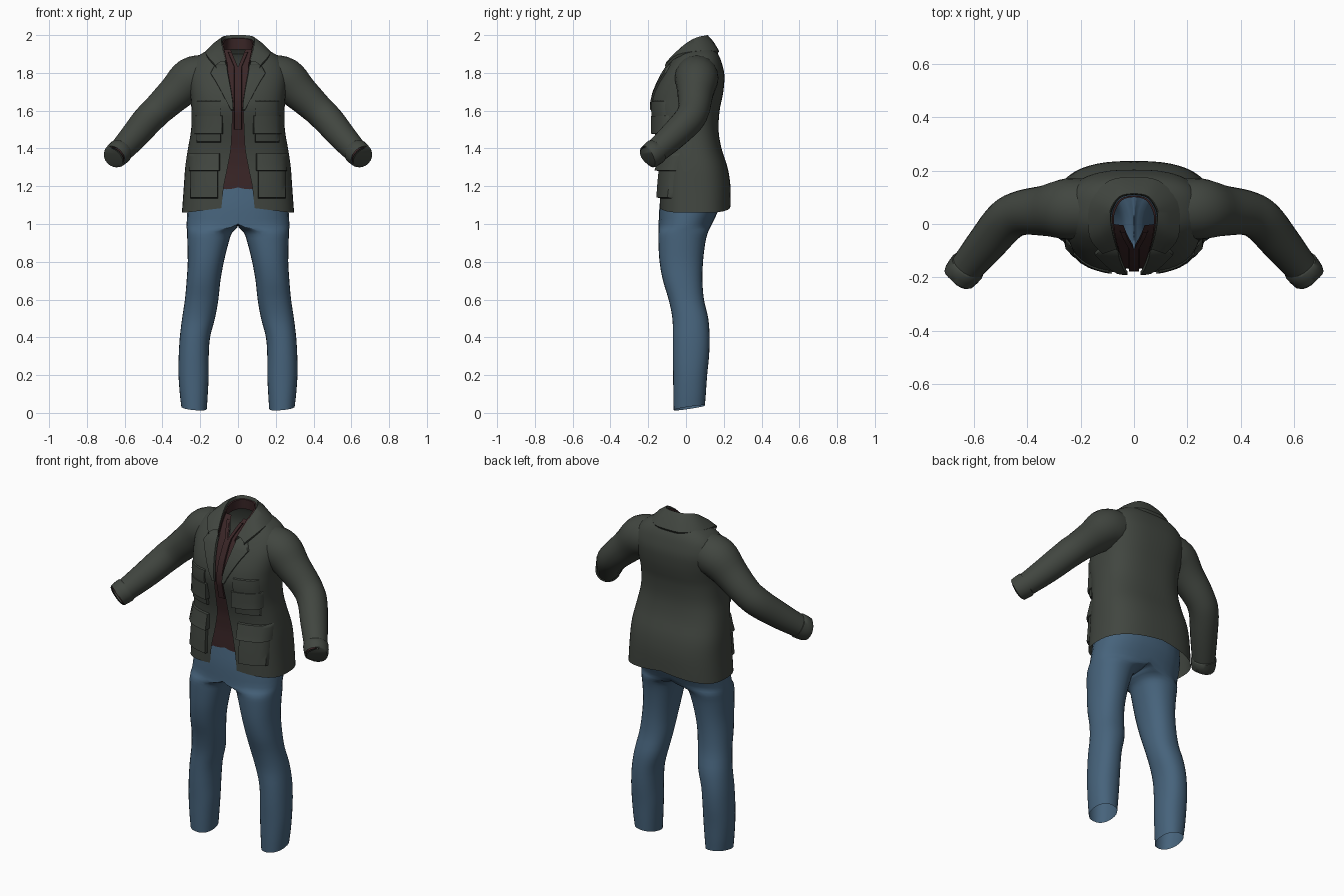
import bpy, bmesh, math
from mathutils import Vector

if "Cube" in bpy.data.objects:
    bpy.data.objects.remove(bpy.data.objects["Cube"])


def material(name, rgb):
    m = bpy.data.materials.new(name)
    m.diffuse_color = (*rgb, 1)
    m.use_nodes = True
    m.node_tree.nodes["Principled BSDF"].inputs["Base Color"].default_value = m.diffuse_color
    return m


GREEN = material("dark olive cloth", (0.053, 0.061, 0.051))
MAROON = material("maroon cloth", (0.042, 0.019, 0.02))
DENIM = material("blue denim", (0.062, 0.125, 0.2))


def spline(rows, t):
    """Smooth value of a row table at fractional index t."""
    i = min(int(t), len(rows) - 2)
    f = t - i
    p = [rows[max(0, min(len(rows) - 1, i + k))] for k in (-1, 0, 1, 2)]
    return [b + 0.5 * f * (c - a + f * (2*a - 5*b + 4*c - d + f * (3*(b - c) + d - a)))
            for a, b, c, d in zip(*p)]


def resample(rows, n):
    return [spline(rows, (len(rows) - 1) * i / (n - 1)) for i in range(n)]


def at_height(rows, z):
    """Row of a height table (height first), linearly interpolated."""
    for a, b in zip(rows, rows[1:]):
        if z <= b[0]:
            f = max(0, (z - a[0]) / (b[0] - a[0]))
            return [p + (q - p) * f for p, q in zip(a, b)]
    return rows[-1]


def loft(name, rings, mat, closed=False, angle=50):
    """Skin rows of points, then mirror the half to the other side."""
    bm = bmesh.new()
    vs = [[bm.verts.new(p) for p in r] for r in rings]
    n = len(vs[0])
    for a, b in zip(vs, vs[1:]):
        for j in range(n if closed else n - 1):
            k = (j + 1) % n
            quad = (a[j], a[k], b[k], b[j])
            if any(v.co.x > 1e-4 for v in quad):
                bm.faces.new(quad)
    bmesh.ops.remove_doubles(bm, verts=bm.verts, dist=1e-5)
    bmesh.ops.recalc_face_normals(bm, faces=bm.faces)
    me = bpy.data.meshes.new(name)
    bm.to_mesh(me)
    bm.free()
    me.materials.append(mat)
    ob = bpy.data.objects.new(name, me)
    bpy.context.collection.objects.link(ob)
    bpy.ops.object.select_all(action='DESELECT')
    ob.select_set(True)
    bpy.context.view_layer.objects.active = ob
    bpy.ops.object.shade_smooth_by_angle(angle=math.radians(angle))
    mod = ob.modifiers.new("mirror", 'MIRROR')
    mod.merge_threshold = 0.0005
    return ob


# Jacket body: height, half width, front y, back y, half gap of the opening
BODY = [(1.075, .297, -.14, .235, .088), (1.2, .287, -.14, .235, .075),
        (1.3, .28, -.135, .22, .055), (1.4, .265, -.14, .188, .037),
        (1.5, .248, -.16, .172, .032), (1.6, .247, -.182, .178, .028),
        (1.66, .25, -.178, .19, .032), (1.72, .257, -.16, .2, .042),
        (1.79, .262, -.125, .203, .055), (1.85, .245, -.085, .19, .064),
        (1.89, .21, -.055, .175, .068), (1.92, .16, -.025, .155, .072),
        (1.95, .1, .01, .125, .08)]
POW = 0.75


def front_y(x, z):
    """Front surface of the jacket body."""
    _, w, yf, yb, _ = at_height(BODY, z)
    s = min(abs(x) / w, .985) ** (1 / POW)
    return (yf + yb) / 2 - (yb - yf) / 2 * (1 - s * s) ** (POW / 2)


rings = []
for z, w, yf, yb, g in resample(BODY, 37):
    a0 = math.asin(min(1, (g / w) ** (1 / POW)))
    ring = []
    for j in range(25):
        a = a0 + (math.pi - a0) * j / 24
        c = math.cos(a)
        y = (yf + yb) / 2 - (yb - yf) / 2 * math.copysign(abs(c) ** POW, c)
        x = 0 if j == 24 else w * math.sin(a) ** POW
        hem = max(0, 1 - (z - 1.075) / .15)          # hem dips at the sides
        ring.append((x, y, z + hem * (.02 - .035 * min(1, x / .28))))
    rings.append(ring)
loft("jacket_body", rings, GREEN)


# Sleeves: centre x, y, z, radius
def tube(name, path, mat, n, sides=20):
    rows = resample(path, n)
    rings = []
    for i, r in enumerate(rows):
        t = Vector(rows[min(i + 1, n - 1)][:3]) - Vector(rows[max(i - 1, 0)][:3])
        t.normalize()
        u = t.cross(Vector((0, 0, 1))).normalized()
        v = u.cross(t)
        rings.append([Vector(r[:3]) + r[3] * (u * math.cos(q) + v * math.sin(q))
                      for q in (math.tau * k / sides for k in range(sides))])
    loft(name, rings, mat, closed=True)


tube("sleeve", [(.17, .055, 1.785, .112), (.25, .056, 1.765, .115), (.33, .05, 1.693, .096),
                (.42, .042, 1.608, .084), (.48, .012, 1.548, .081), (.55, -.07, 1.465, .074),
                (.62, -.155, 1.388, .064), (.65, -.192, 1.36, .06)], GREEN, 29)
tube("sleeve_cuff", [(.622, -.157, 1.386, .06), (.624, -.16, 1.384, .069),
                     (.653, -.195, 1.357, .065), (.654, -.197, 1.356, .056)], GREEN, 7)
tube("shirt_cuff", [(.60, -.13, 1.408, .035), (.615, -.148, 1.393, .05),
                    (.655, -.198, 1.355, .057)], MAROON, 6)


# Raised cloth patches that follow the jacket front
def patch(name, x0, x1, z0, z1, top, bottom):
    """x0 and x1 are functions of height; depth runs from bottom to top."""
    steps = [0, .03, .2, .4, .6, .8, .97, 1]
    rings = []
    for v in steps:
        z = z0 + (z1 - z0) * v
        row = []
        for u in steps:
            x = x0(z) + (x1(z) - x0(z)) * u
            edge = u in (0, 1) or v in (0, 1)
            d = -.004 if edge else bottom + (top - bottom) * v
            row.append((x, front_y(x, z) - d, z))
        rings.append(row)
    loft(name, rings, GREEN, angle=40)


def pocket(name, x0, x1, z0, z1, top, bottom):
    patch(name, lambda z: x0, lambda z: x1, z0, z1, top, bottom)


pocket("chest_pocket", .09, .222, 1.43, 1.655, .008, .016)
pocket("chest_flap", .08, .23, 1.475, 1.575, .014, .034)
pocket("hip_pocket", .105, .255, 1.135, 1.34, .012, .022)
pocket("hip_flap", .095, .262, 1.28, 1.375, .012, .036)

LAPEL = [(1.6, .036), (1.68, .078), (1.76, .122), (1.825, .165), (1.848, .105)]
patch("lapel", lambda z: at_height(BODY, z)[4] - .004,
      lambda z: at_height(LAPEL, z)[1], 1.6, 1.848, .013, .01)

# Turned-down collar, from centre back to front
top = resample([(0, .115, 2.0), (.055, .103, 1.998), (.09, .05, 1.985),
                (.087, -.015, 1.945), (.066, -.095, 1.862)], 17)
outer = resample([(0, .176, 1.915), (.09, .164, 1.915), (.163, .085, 1.918),
                  (.168, -.045, 1.897), (.118, -.112, 1.84)], 17)
rings = []
for p, q in zip(top, outer):
    p, q = Vector(p), Vector(q)
    inside = Vector((p.x * .93, p.y - .006, p.z - .045))
    mid = (p + q) / 2 + Vector((0, 0, .008))
    under = Vector((q.x * .97, q.y * .95, q.z - .014))
    rings.append([inside, Vector((p.x * .96, p.y - .003, p.z - .003)), p, mid, q, under])
loft("jacket_collar", rings, GREEN)

# Shirt collar standing inside the jacket collar
rings = []
for p in top:
    x, y, z = p
    rings.append([(x * .9, y - .012, z - .075), (x * .82, y - .014, z - .018),
                  (x * .9, y - .008, z - .016)])
loft("shirt_collar", rings, MAROON)

# Shirt front with a narrow neck opening
rings = []
for i in range(29):
    z = 1.145 + .78 * i / 28
    v = max(0, (z - 1.83) * .42)
    row = []
    for j in range(7):
        x = v + (.125 - v) * j / 6
        row.append((x, front_y(x, z) + .014, z + .01 * math.cos(j) * (i == 0)))
    rings.append(row)
loft("shirt_front", rings, MAROON)


# Shirt placket: narrow raised strip along the neck opening
rings = []
for i in range(22):
    z = 1.5 + .41 * i / 21
    v = max(0, (z - 1.83) * .42)
    rings.append([(v + dx, front_y(v + dx, z) + dy, z)
                  for dx, dy in ((0, .004), (.018, .004), (.02, .014))])
loft("shirt_placket", rings, MAROON, angle=40)

# Jeans: height, inner x, outer x, front y, back y, blend into the joined hips
LEG = [(.025, .165, .30, -.065, .10, 0), (.1, .16, .308, -.067, .105, 0),
       (.2, .155, .315, -.068, .112, 0), (.3, .155, .314, -.07, .122, 0),
       (.4, .148, .308, -.07, .125, 0), (.5, .122, .296, -.072, .118, 0),
       (.6, .104, .281, -.092, .095, 0), (.7, .093, .272, -.122, .087, 0),
       (.8, .075, .266, -.14, .09, 0), (.9, .05, .268, -.146, .102, 0),
       (.96, .03, .27, -.146, .118, .1), (1.0, .0, .272, -.145, .138, 1),
       (1.1, .0, .265, -.14, .18, 1), (1.2, .0, .25, -.125, .18, 1)]
rings = []
for i in range(len(LEG) * 3 - 2):
    z, x0, x1, yf, yb, k = spline(LEG, i / 3)
    k = max(0, min(1, k)) if z < .999 else 1
    ring = []
    for j in range(28):
        a = math.tau * j / 28
        c, s = math.cos(a), math.sin(a)
        y = (yf + yb) / 2 + (yb - yf) / 2 * math.copysign(abs(s) ** .9, s)
        leg_x = (x0 + x1) / 2 + (x1 - x0) / 2 * math.copysign(abs(c) ** .9, c)
        hip_x = x1 * c ** .8 if c > 1e-6 else 0
        x = leg_x + (hip_x - leg_x) * k
        hem = max(0, 1 - z / .1)                     # hem rises at the heel
        ring.append((x, y, z + hem * (y * .2 + (x - .24) * .12)))
    rings.append(ring)
loft("jeans", rings, DENIM, closed=True)
